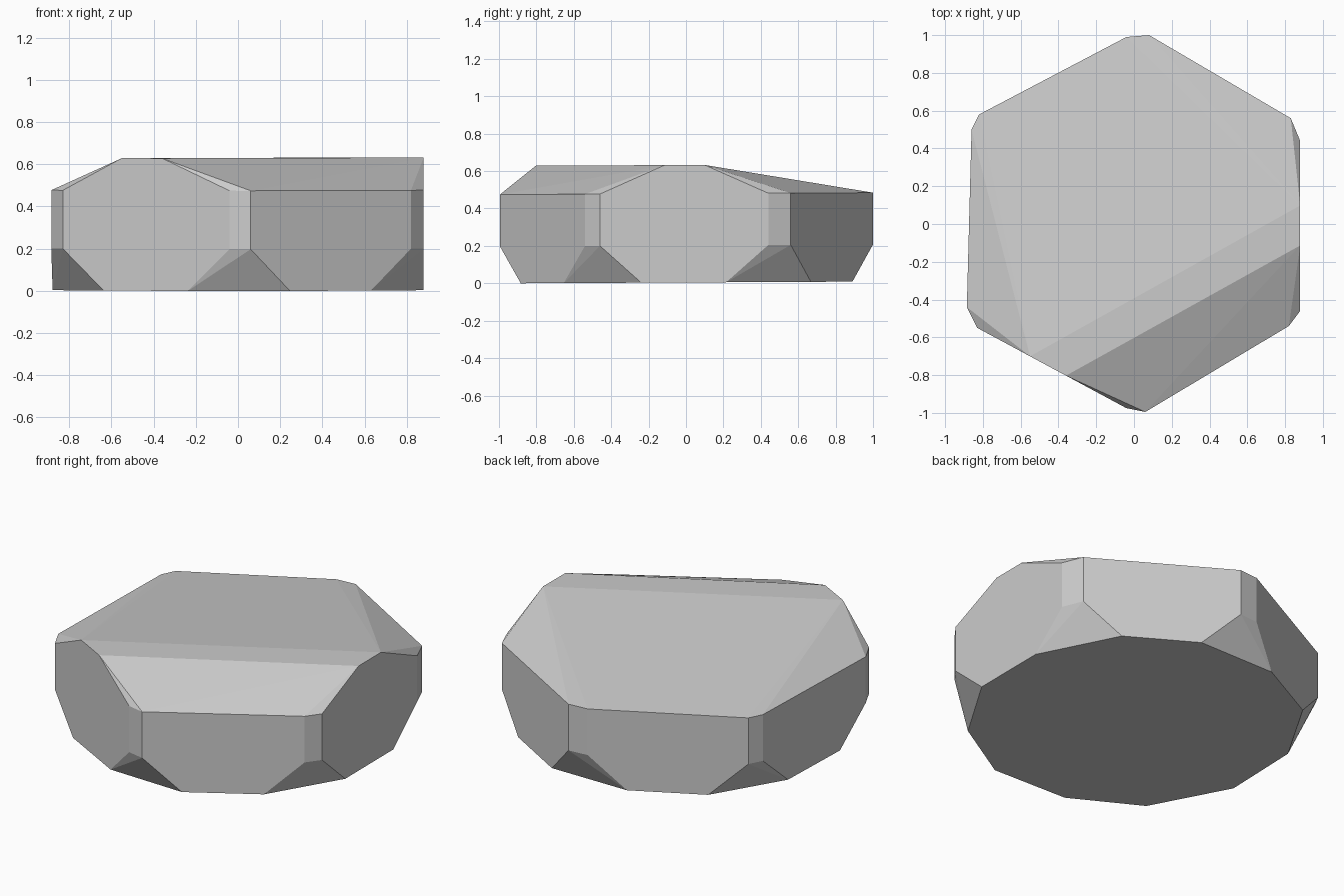
import bpy, bmesh
from math import radians
from mathutils import Vector

if "Cube" in bpy.data.objects:
    bpy.data.objects.remove(bpy.data.objects["Cube"])

# Hexagonal plan with clipped corners, anticlockwise from the front-left face
plan = [(-0.83, -0.55), (-0.04, -0.975), (0.06, -0.995), (0.82, -0.54),
        (0.88, -0.46), (0.88, 0.44), (0.83, 0.56), (0.08, 1.0),
        (-0.04, 0.99), (-0.82, 0.58), (-0.86, 0.50), (-0.885, -0.44)]
corners = [Vector(p) for p in plan]
sides = [(corners[i], corners[i + 1]) for i in range(0, 12, 2)]


def level(p, z):
    """Place a plan point at a height, with the slight tilt of the block."""
    return (p.x, p.y, z + 0.0045 + 0.005 * p.y)


# Upright corner edges
points = [level(c, z) for c in corners for z in (0.198, 0.475)]
# Bottom face, narrowed along each side
points += [level(a.lerp(b, t), 0) for a, b in sides for t in (0.245, 0.75)]
# Raised flat ridge between the front-left and right sides
for side, ts in ((0, (0.354, 0.595)), (2, (0.385, 0.62))):
    a, b = sides[side]
    points += [level(a.lerp(b, t), 0.628) for t in ts]

# Faceted block: hull of the points with coplanar triangles merged
bm = bmesh.new()
for p in points:
    bm.verts.new(p)
bmesh.ops.convex_hull(bm, input=bm.verts)
bmesh.ops.dissolve_limit(bm, angle_limit=radians(0.3), verts=bm.verts, edges=bm.edges)
bmesh.ops.recalc_face_normals(bm, faces=bm.faces)
mesh = bpy.data.meshes.new("faceted_block")
bm.to_mesh(mesh)
bm.free()
bpy.context.collection.objects.link(bpy.data.objects.new("faceted_block", mesh))
